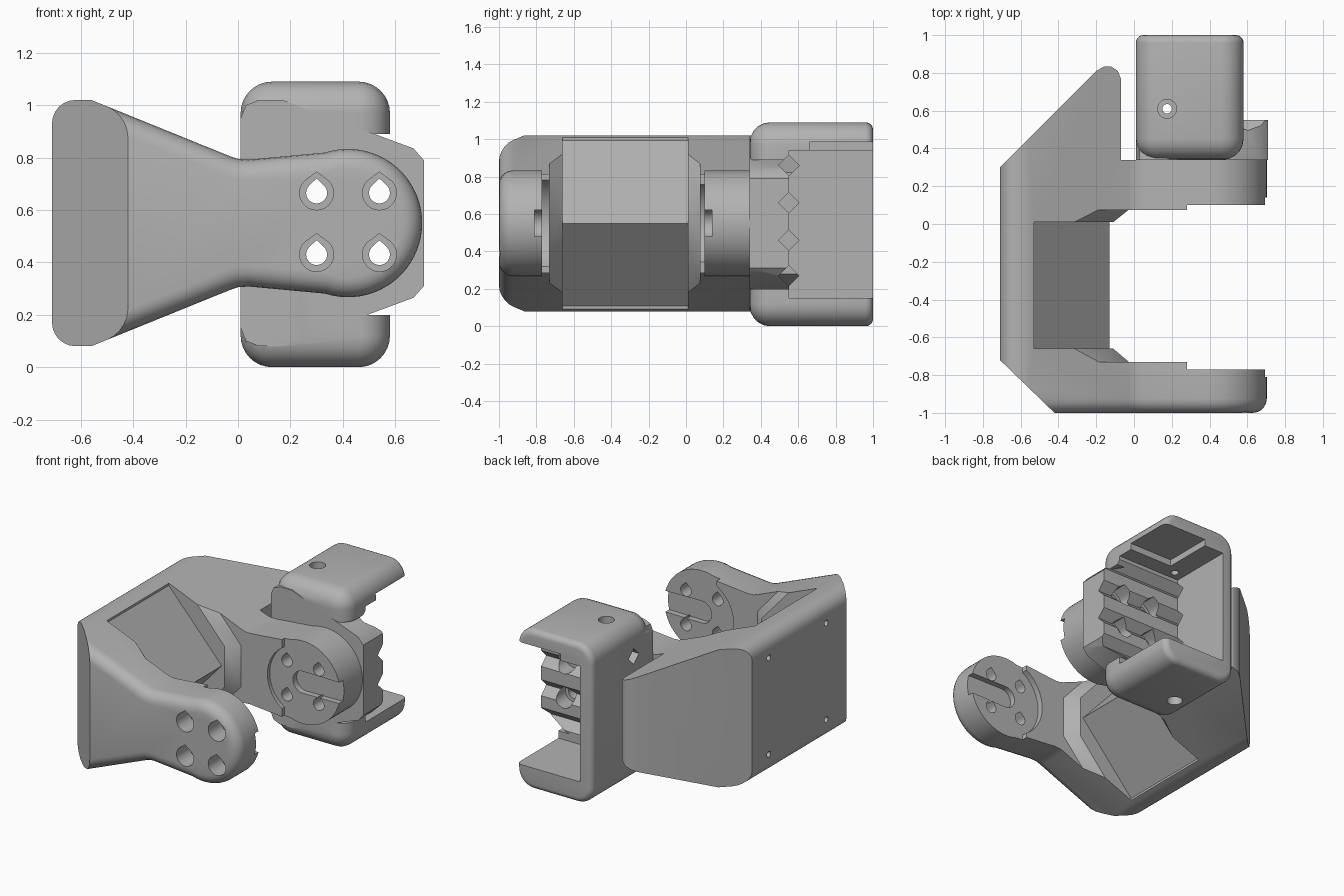
import bpy, bmesh
from math import sin, cos, radians, pi

if "Cube" in bpy.data.objects:
    bpy.data.objects.remove(bpy.data.objects["Cube"])

grey = bpy.data.materials.new("plain grey")
grey.use_nodes = True
grey.diffuse_color = (0.45, 0.45, 0.45, 1)
grey.node_tree.nodes["Principled BSDF"].inputs["Base Color"].default_value = grey.diffuse_color
MID = 0.55            # height of the symmetry plane
HUB = 0.42            # x of the joint axis


def prism(name, pts, axis, a, b, end=None, bevels=()):
    """Extrude a 2D outline along an axis, optionally to a second outline, rounding end rims."""
    place = {"x": lambda p, t: (t, p[0], p[1]),
             "y": lambda p, t: (p[0], t, p[1]),
             "z": lambda p, t: (p[0], p[1], t)}[axis]
    bm = bmesh.new()
    low = [bm.verts.new(place(p, a)) for p in pts]
    top = [bm.verts.new(place(p, b)) for p in (end or pts)]
    n = len(pts)
    bm.faces.new(low)
    bm.faces.new(top)
    for i in range(n):
        j = (i + 1) % n
        bm.faces.new((low[i], low[j], top[j], top[i]))
    bmesh.ops.recalc_face_normals(bm, faces=bm.faces)
    k = "xyz".index(axis)
    for pos, width in bevels:
        rim = [e for e in bm.edges if all(abs(v.co[k] - pos) < 1e-4 for v in e.verts)]
        bmesh.ops.bevel(bm, geom=rim, offset=width, segments=5, profile=0.5,
                        affect="EDGES", clamp_overlap=False)
    mesh = bpy.data.meshes.new(name)
    bm.to_mesh(mesh)
    bm.free()
    mesh.materials.append(grey)
    obj = bpy.data.objects.new(name, mesh)
    bpy.context.collection.objects.link(obj)
    return obj


def combine(obj, tools, operation="DIFFERENCE", keep=False):
    bpy.context.view_layer.objects.active = obj
    for tool in tools:
        mod = obj.modifiers.new("combine", "BOOLEAN")
        mod.operation, mod.solver, mod.object = operation, "EXACT", tool
        bpy.ops.object.modifier_apply(modifier=mod.name)
        if not keep:
            bpy.data.objects.remove(tool)


def arc(cx, cy, r, start, stop, n):
    return [(cx + r * cos(radians(start + (stop - start) * i / n)),
             cy + r * sin(radians(start + (stop - start) * i / n))) for i in range(n + 1)]


def circle(cx, cy, r, n=32):
    return arc(cx, cy, r, 0, 360 - 360 / n, n - 1)


def rect(x0, x1, y0, y1):
    return [(x0, y0), (x1, y0), (x1, y1), (x0, y1)]


def teardrop(cx, cy, r, tip):
    return arc(cx, cy, r, 135, 405, 18) + [(cx, cy + tip)]


def mirrored(half):
    """Close a half outline given as (x, height above the symmetry plane)."""
    return [(x, MID + h) for x, h in half] + [(x, MID - h) for x, h in reversed(half)]


# Bracket: plan outline
plan = [(-.71, -.72), (-.42, -1.02), (.75, -1.02), (.75, -.73), (-.53, -.73),
        (-.53, .075), (.75, .075), (.75, .34), (-.07, .34), (-.07, .77),
        (-.085, .81), (-.12, .833), (-.16, .833), (-.2, .81), (-.71, .3)]
plan[1] = (-.40, -1.02)
bracket = prism("bracket", plan, "z", -.1, 1.2)

# Bracket: inner ridge and the chamfered pads at both its ends
ridge = prism("ridge", [(-.55, MID + .465), (-.13, MID), (-.55, MID - .465)], "y", -.74, .08)


def pad_outline(tip):
    return mirrored([(-.55, .14 + (tip + .55) / .89), (tip, .14)])


pads = [prism("pad", pad_outline(-.11), "y", a, b, end=pad_outline(-.01))
        for a, b in ((.01, .09), (-.66, -.745))]
combine(bracket, [ridge] + pads, "UNION")

# Bracket: side outline with round arm ends and a filleted front rim
half = arc(-.62, .38, .09, 180, 90, 6) + [(-.56, .47), (-.03, .255), (.0, .245), (.04, .242)]
lobe = arc(HUB, MID, .283, 108, -108, 40)
outline = ([(x, MID + h) for x, h in half] + lobe
           + [(x, MID - h) for x, h in reversed(half)])
combine(bracket, [prism("side_outline", outline, "y", -1, .9, bevels=[(-1, .075)])], "INTERSECT")

# Bracket: round recesses and keyed slots on the inner arm faces
for r, y0, y1, s0, s1 in ((.27, -.77, -.6, -.81, -.7), (.25, 0, .1, .05, .14)):
    slot = arc(HUB, MID, .075, 90, 270, 12) + [(.8, MID - .07), (.8, MID + .07)]
    combine(bracket, [prism("recess", circle(HUB, MID, r, 48), "y", y0, y1),
                      prism("recess_open", rect(.28, .8, 0, 1.1), "y", y0, y1),
                      prism("slot", slot, "y", s0, s1)])

# Bracket: small holes in the back plate
for y in (-.5, .12):
    for h in (-.33, .33):
        combine(bracket, [prism("plate_hole", circle(y, MID + h, .02, 16), "x", -.8, -.6)])

# Holder: rounded shell, hollow towards the side and the back
R = .12
shell = (arc(.58 - R, R, R, -90, 0, 8) + arc(.58 - R, 1.09 - R, R, 0, 90, 8)
         + arc(.01 + R, 1.09 - R, R, 90, 180, 8) + arc(.01 + R, R, R, 180, 270, 8))
holder = prism("holder", shell, "y", .34, 1, bevels=[(.34, .11), (1, .04)])
combine(holder, [prism("cavity", rect(.10, .8, .15, .94), "y", .55, 1.1),
                 prism("front_cavity", rect(.3, .8, .2, .89), "y", .2, .6),
                 prism("ceiling_recess", rect(.25, .8, .66, 1.1), "z", .9, .985)])

# Holder: tapered mounting block
block = mirrored([(.01, .40), (.03, .45), (.08, .47), (.17, .47), (.67, .285), (.71, .24)])
combine(holder, [prism("mounting_block", block, "y", .34, .55)], "UNION")

# Holder: diamond grooves across the block
for z in (.27, .46, .66, .86):
    d = .055
    diamond = [(.55 - d, z), (.55, z - d), (.55 + d, z), (.55, z + d)]
    combine(holder, [prism("groove", diamond, "x", -.1, .9)])

# Holder: countersunk screw holes in both flanges
combine(holder, [prism("flange_hole", circle(.175, .61, .025), "z", -.1, 1.2),
                 prism("top_sink", circle(.175, .61, .05), "z", 1.03, 1.2),
                 prism("bottom_sink", circle(.175, .61, .05), "z", -.1, .06)])

# Teardrop bolt holes through the arms and the block
for x in (.30, .54):
    for z in (.43, .665):
        bolt = prism("bolt_hole", teardrop(x, z, .04, .055), "y", -1.2, .8)
        combine(bracket, [bolt], keep=True)
        combine(holder, [bolt])
        combine(bracket, [prism("front_sink", teardrop(x, z, .065, .08), "y", -1.2, -.86)])
        combine(holder, [prism("rear_sink", teardrop(x, z, .065, .08), "y", .44, .8)])

# Shading
for obj in (bracket, holder):
    bpy.ops.object.select_all(action="DESELECT")
    obj.select_set(True)
    bpy.context.view_layer.objects.active = obj
    bpy.ops.object.shade_smooth_by_angle(angle=pi / 6)
